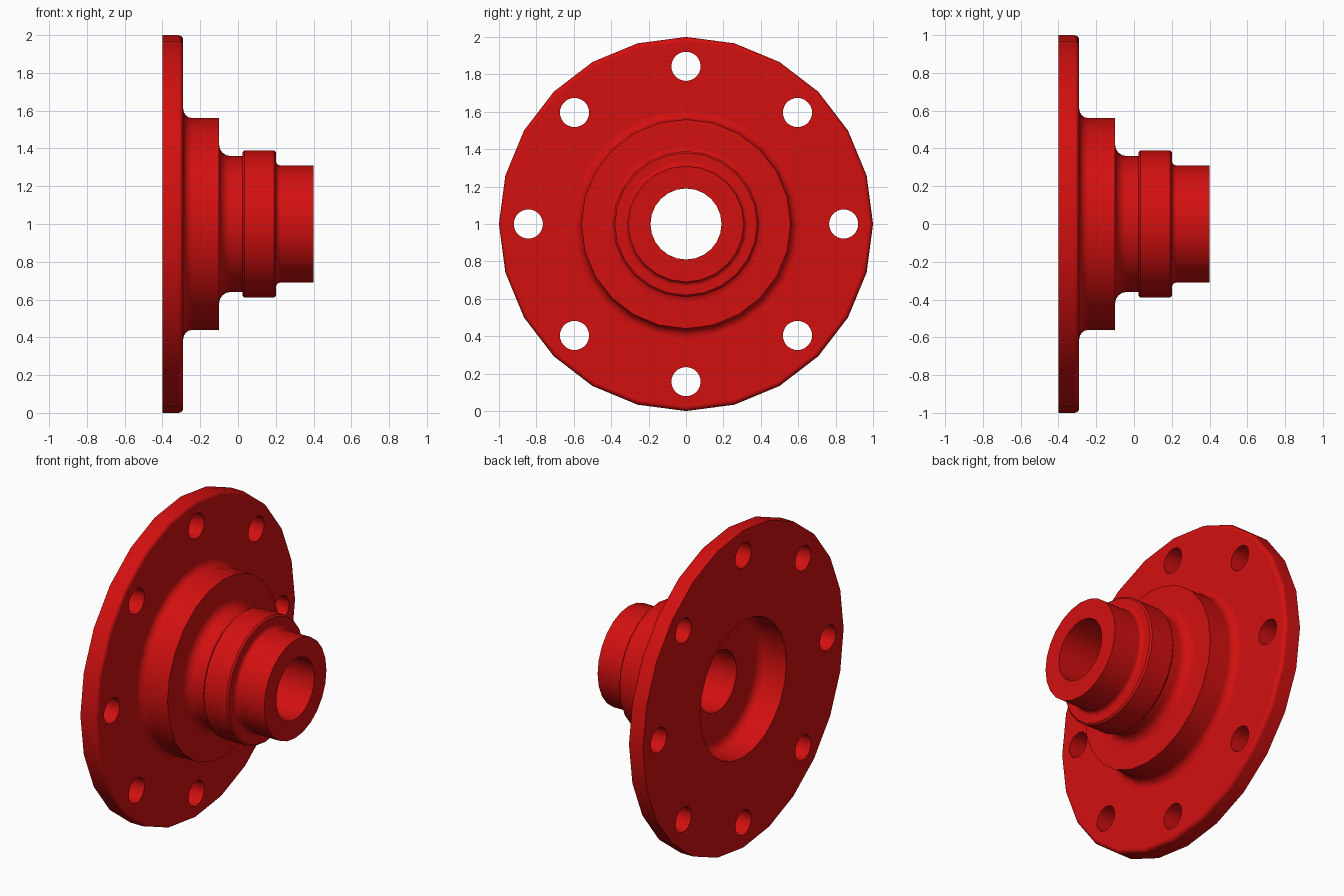
import bpy, bmesh
from math import sin, cos, pi, radians
from mathutils import Matrix

cube = bpy.data.objects.get("Cube")
if cube:
    bpy.data.objects.remove(cube)

red = bpy.data.materials.new("red_paint")
red.use_nodes = True
red.diffuse_color = (0.65, 0.005, 0.005, 1)
red.node_tree.nodes["Principled BSDF"].inputs["Base Color"].default_value = red.diffuse_color

SIDES = 24


def arc(x, r, radius, start, end, steps=4):
    """Quarter round in the (x, radius) profile plane, angles in degrees."""
    angles = [radians(start + (end - start) * i / steps) for i in range(steps + 1)]
    return [(x + radius * cos(a), r + radius * sin(a)) for a in angles]


def finish(name, bm):
    bmesh.ops.recalc_face_normals(bm, faces=bm.faces)
    mesh = bpy.data.meshes.new(name)
    bm.to_mesh(mesh)
    bm.free()
    mesh.materials.append(red)
    obj = bpy.data.objects.new(name, mesh)
    bpy.context.collection.objects.link(obj)
    return obj


def lathe(name, profile):
    """Spin a closed (x, radius) profile around the x axis at z = 1."""
    bm = bmesh.new()
    rings = []
    for i in range(SIDES):
        a = 2 * pi * i / SIDES
        rings.append([bm.verts.new((x, r * cos(a), 1 + r * sin(a))) for x, r in profile])
    n = len(profile)
    for i in range(SIDES):
        here, there = rings[i], rings[(i + 1) % SIDES]
        for j in range(n):
            k = (j + 1) % n
            bm.faces.new((here[j], here[k], there[k], there[j]))
    return finish(name, bm)


# Closed cross-section: back recess, flange, stepped hub, bore
profile = [(-0.4, 0.43), (-0.4, 1.0)]
profile += arc(-0.315, 0.975, 0.025, 90, 0)          # rounded flange rim
profile += arc(-0.24, 0.61, 0.05, 180, 270)          # flange to hub fillet
profile += [(-0.1, 0.56)]
profile += arc(-0.04, 0.42, 0.06, 180, 270)          # shoulder to neck fillet
profile += [(0.025, 0.36), (0.025, 0.38), (0.035, 0.39)]
profile += [(0.19, 0.39), (0.2, 0.38)]               # raised collar
profile += arc(0.225, 0.335, 0.025, 180, 270)        # collar to nose fillet
profile += [(0.4, 0.31), (0.4, 0.19), (-0.22, 0.19)]
profile += arc(-0.28, 0.37, 0.06, 0, 90)             # recess floor fillet
hub = lathe("flanged_hub", profile)

# Eight bolt holes through the flange
bm = bmesh.new()
for i in range(8):
    a = i * pi / 4
    place = (Matrix.Translation((-0.35, 0.843 * cos(a), 1 + 0.843 * sin(a)))
             @ Matrix.Rotation(pi / 2, 4, 'Y'))
    bmesh.ops.create_cone(bm, cap_ends=True, segments=28, radius1=0.078,
                          radius2=0.078, depth=0.3, matrix=place)
cutter = finish("bolt_hole_cutter", bm)
cutter.hide_render = True

cut = hub.modifiers.new("bolt_holes", 'BOOLEAN')
cut.operation = 'DIFFERENCE'
cut.solver = 'EXACT'
cut.object = cutter
bpy.ops.object.select_all(action='DESELECT')
hub.select_set(True)
bpy.context.view_layer.objects.active = hub
bpy.ops.object.modifier_apply(modifier=cut.name)
bpy.data.objects.remove(cutter)

# Smooth rounds with crisp steps and flat flange faces
bpy.ops.object.shade_smooth_by_angle(angle=radians(30))
weighted = hub.modifiers.new("flat_faces", 'WEIGHTED_NORMAL')
weighted.keep_sharp = True
